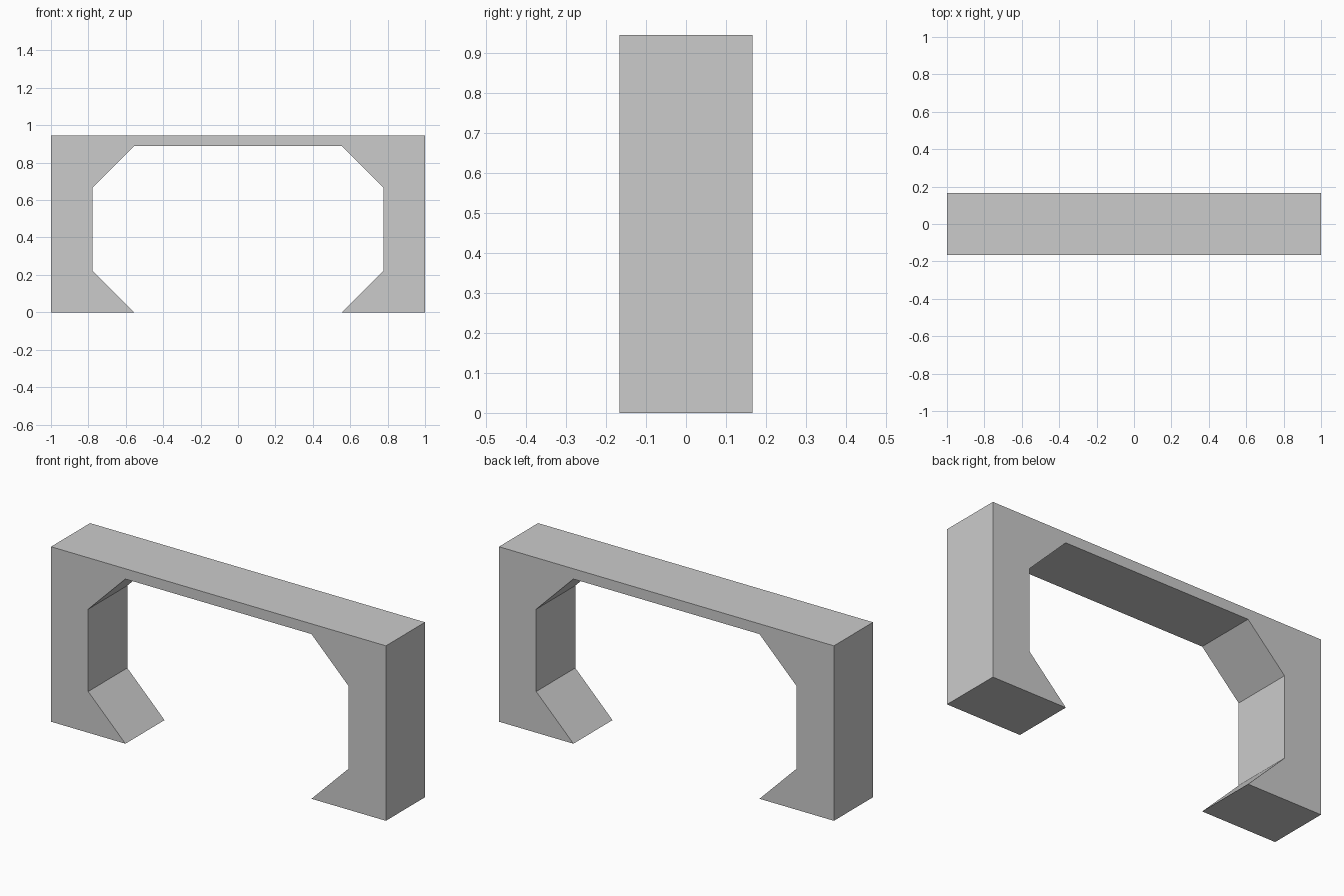
import bpy
import bmesh

if "Cube" in bpy.data.objects:
    bpy.data.objects.remove(bpy.data.objects["Cube"])

U = 1 / 18          # the design sits on an 18-unit half width
HALF_DEPTH = 3 * U

# Right half of the front outline (x, z), from the foot tip around to the opening top
half = [(10, 0), (18, 0), (18, 17)]
inner = [(10, 16), (14, 12), (14, 4)]
outline = (half + [(-x, z) for x, z in reversed(half)]
           + [(-x, z) for x, z in reversed(inner)] + inner)

# Arch frame: extrude the outline through the depth
bm = bmesh.new()
front = bm.faces.new([bm.verts.new((x * U, -HALF_DEPTH, z * U)) for x, z in outline])
extruded = bmesh.ops.extrude_face_region(bm, geom=[front], use_keep_orig=True)
back = [g for g in extruded["geom"] if isinstance(g, bmesh.types.BMVert)]
bmesh.ops.translate(bm, verts=back, vec=(0, 2 * HALF_DEPTH, 0))
bmesh.ops.recalc_face_normals(bm, faces=bm.faces)

mesh = bpy.data.meshes.new("arch_frame")
bm.to_mesh(mesh)
bm.free()
bpy.context.collection.objects.link(bpy.data.objects.new("arch_frame", mesh))
